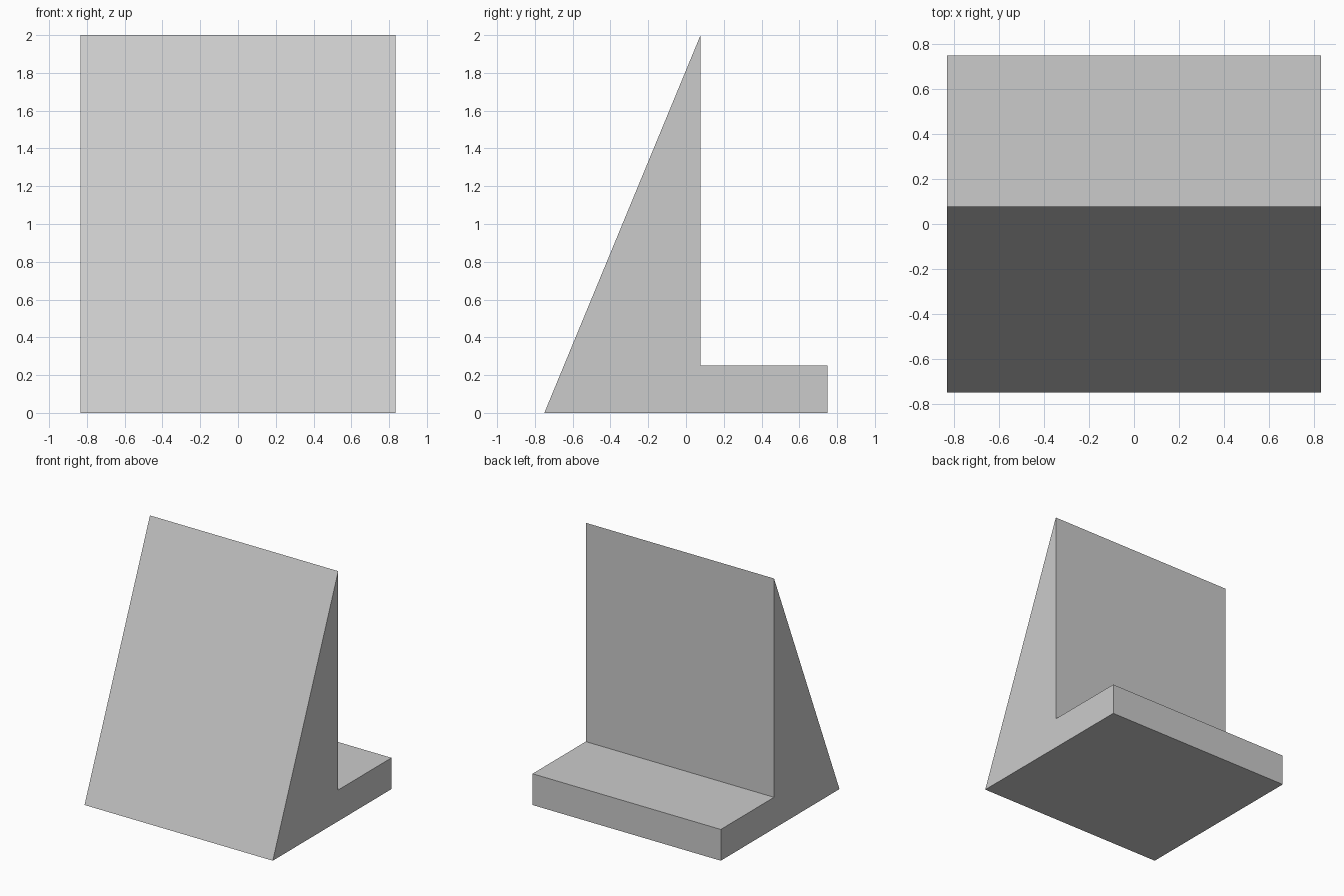
import bpy
import bmesh

cube = bpy.data.objects.get("Cube")
if cube:
    bpy.data.objects.remove(cube, do_unlink=True)

HALF_WIDTH = 0.833

# Plain grey material
grey = bpy.data.materials.new("light_grey")
grey.use_nodes = True
colour = (0.6, 0.6, 0.6, 1.0)
grey.diffuse_color = colour
grey.node_tree.nodes["Principled BSDF"].inputs["Base Color"].default_value = colour

# Side profile (y, z): sloped front, upright back and low rear foot
profile = [(-0.75, 0), (0.75, 0), (0.75, 0.25), (0.077, 0.25), (0.077, 2)]

# Extrude the profile across the width
bm = bmesh.new()
side = bm.faces.new([bm.verts.new((-HALF_WIDTH, y, z)) for y, z in profile])
extruded = bmesh.ops.extrude_face_region(bm, geom=[side])["geom"]
verts = [v for v in extruded if isinstance(v, bmesh.types.BMVert)]
bmesh.ops.translate(bm, verts=verts, vec=(2 * HALF_WIDTH, 0, 0))
bmesh.ops.recalc_face_normals(bm, faces=bm.faces)

mesh = bpy.data.meshes.new("wedge_stand")
bm.to_mesh(mesh)
bm.free()
mesh.materials.append(grey)
stand = bpy.data.objects.new("wedge_stand", mesh)
bpy.context.collection.objects.link(stand)
